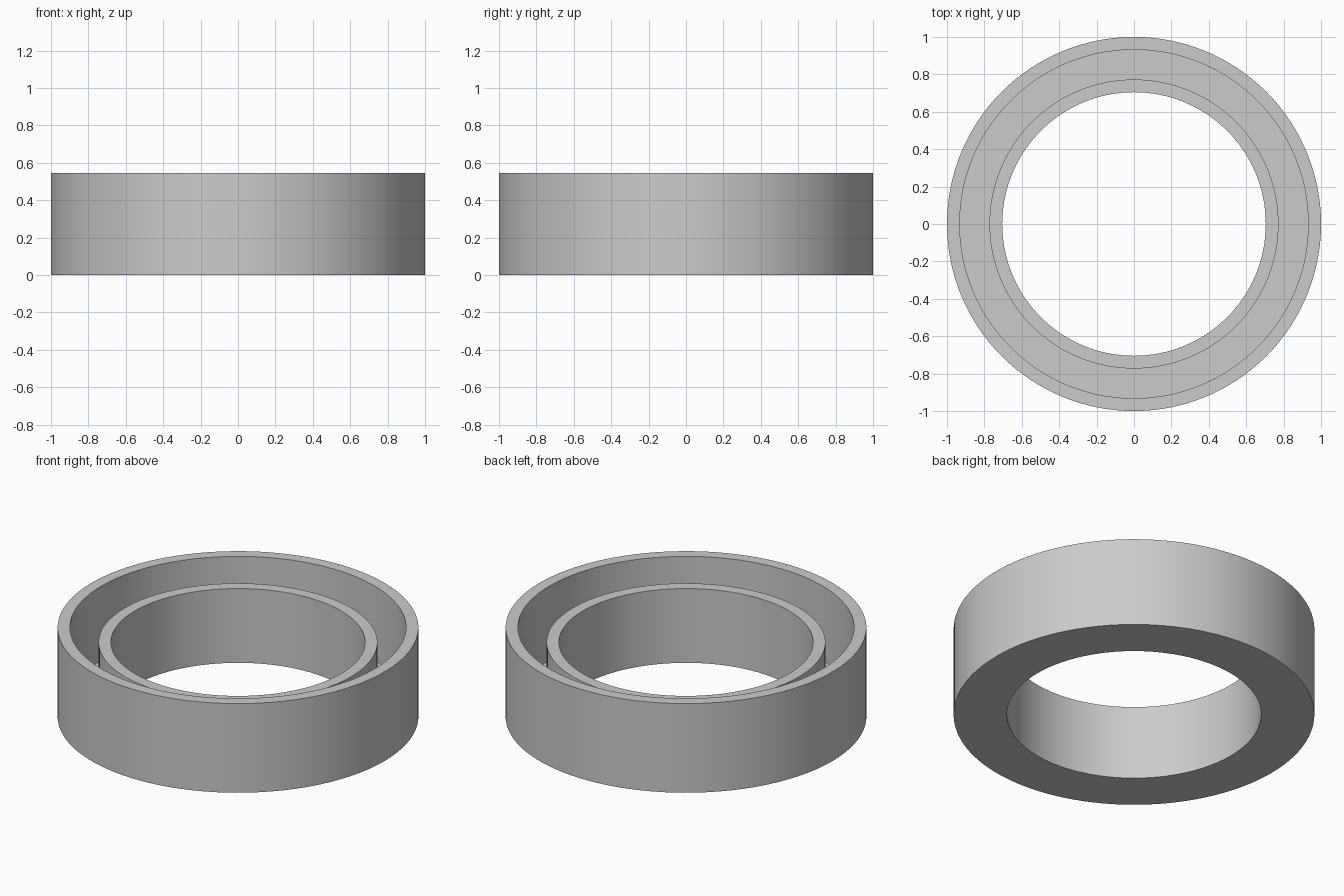
import bpy, bmesh, math

SEGMENTS = 128
UNIT = 1 / 22  # the outer radius is 22 units

if "Cube" in bpy.data.objects:
    bpy.data.objects.remove(bpy.data.objects["Cube"], do_unlink=True)

grey = bpy.data.materials.new("plain_grey")
grey.use_nodes = True
colour = (0.6, 0.6, 0.6, 1)
grey.diffuse_color = colour
grey.node_tree.nodes["Principled BSDF"].inputs["Base Color"].default_value = colour


def lathe(name, profile):
    """Turn a closed (radius, height) profile around the z axis."""
    bm = bmesh.new()
    rings = []
    for i in range(SEGMENTS):
        a = math.tau * i / SEGMENTS
        rings.append([bm.verts.new((r * UNIT * math.cos(a), r * UNIT * math.sin(a), z * UNIT))
                      for r, z in profile])
    n = len(profile)
    for i, ring in enumerate(rings):
        after = rings[(i + 1) % SEGMENTS]
        for j in range(n):
            k = (j + 1) % n
            bm.faces.new((ring[j], after[j], after[k], ring[k]))
    bmesh.ops.recalc_face_normals(bm, faces=bm.faces)
    mesh = bpy.data.meshes.new(name)
    bm.to_mesh(mesh)
    bm.free()
    mesh.materials.append(grey)
    obj = bpy.data.objects.new(name, mesh)
    bpy.context.collection.objects.link(obj)
    bpy.ops.object.select_all(action="DESELECT")
    obj.select_set(True)
    bpy.context.view_layer.objects.active = obj
    bpy.ops.object.shade_smooth_by_angle(angle=math.radians(30))
    return obj


# Ring-shaped trough: tall outer wall, floor, lower inner wall
lathe("ring_trough", [
    (15.5, 0), (22, 0), (22, 12), (20.5, 12),
    (20.5, 2), (17, 2), (17, 10), (15.5, 10),
])
